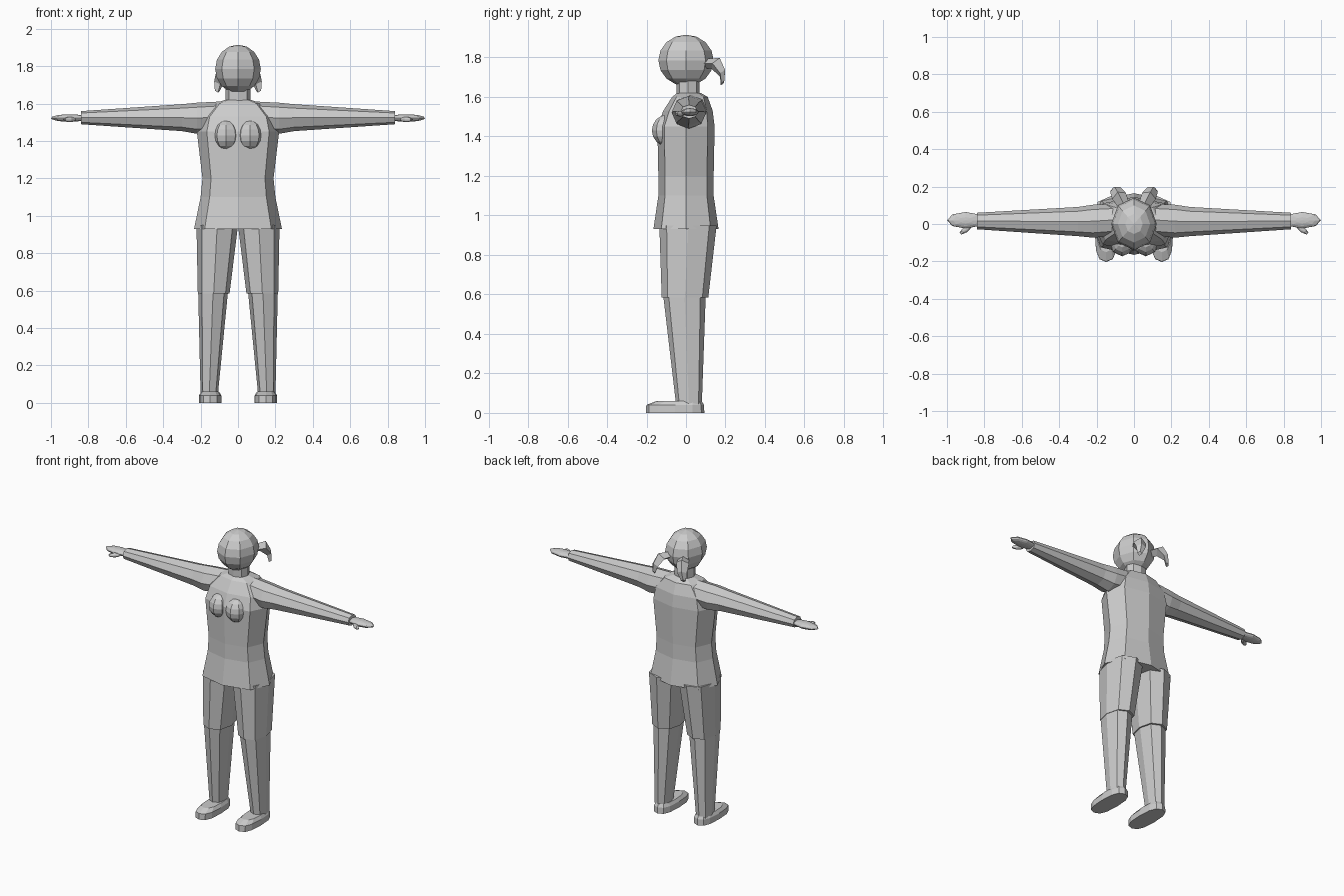
import bpy
import bmesh
import math
from mathutils import Matrix, Vector

default_cube = bpy.data.objects.get("Cube")
if default_cube:
    bpy.data.objects.remove(default_cube)

# One light grey for the whole figure
shade = 0.6
grey = bpy.data.materials.new("light grey")
grey.use_nodes = True
grey.diffuse_color = (shade, shade, shade, 1)
grey.node_tree.nodes["Principled BSDF"].inputs["Base Color"].default_value = grey.diffuse_color

RIGHTWARD, BACKWARD, UPWARD = Matrix.Identity(3)


def finish(name, bm, mirrored):
    """Turn a bmesh into a flat-shaded object, with a twin across x when mirrored."""
    bmesh.ops.recalc_face_normals(bm, faces=bm.faces)
    mesh = bpy.data.meshes.new(name)
    bm.to_mesh(mesh)
    bm.free()
    mesh.materials.append(grey)
    part = bpy.data.objects.new(name, mesh)
    bpy.context.collection.objects.link(part)
    if mirrored:
        mirror = part.modifiers.new("Mirror", 'MIRROR')
        mirror.use_mirror_merge = False


def soften(value, power):
    """Push a sine or cosine outward so that an ellipse becomes boxier."""
    return math.copysign(abs(value) ** power, value) if abs(value) > 0.001 else 0


def section(centre, across, depth, sides, power):
    """Ring of points around a centre, spanned by two half-axes."""
    angles = [math.tau * step / sides for step in range(sides)]
    return [Vector(centre) + across * soften(math.cos(angle), power)
            + depth * soften(math.sin(angle), power) for angle in angles]


def loft(name, stations, across=RIGHTWARD, depth=BACKWARD, sides=8, power=0.85, mirrored=False):
    """Skin stations of (centre, half width, half depth) into a closed body."""
    bm = bmesh.new()
    loops = []
    for centre, half_width, half_depth in stations:
        ring = section(centre, across * half_width, depth * half_depth, sides, power)
        loops.append([bm.verts.new(point) for point in ring])
    for lower, upper in zip(loops, loops[1:]):
        for here in range(sides):
            after = (here + 1) % sides
            bm.faces.new((lower[here], lower[after], upper[after], upper[here]))
    bm.faces.new(loops[0])
    bm.faces.new(loops[-1])
    finish(name, bm, mirrored)


def ball(name, centre, radii, sides=8, mirrored=False, turn=None):
    """Low-poly ellipsoid, optionally turned about its own centre."""
    bm = bmesh.new()
    bmesh.ops.create_uvsphere(bm, u_segments=sides, v_segments=sides, radius=1)
    placing = Matrix.Translation(centre) @ (turn or Matrix()) @ Matrix.Diagonal((*radii, 1))
    bmesh.ops.transform(bm, matrix=placing, verts=bm.verts)
    finish(name, bm, mirrored)


# Tunic: flared hem, narrow waist, wide chest, sloping shoulders
tunic = [(0.93, 0.235, 0.165, 0), (1.1, 0.2, 0.14, 0), (1.2, 0.19, 0.14, 0),
         (1.45, 0.22, 0.145, 0), (1.53, 0.2, 0.125, 0.01), (1.6, 0.13, 0.09, 0.02),
         (1.62, 0.07, 0.06, 0.015)]
loft("tunic", [((0, shift, height), width, depth) for height, width, depth, shift in tunic],
     power=0.8)

# Chest
ball("chest", (0.063, -0.095, 1.43), (0.07, 0.078, 0.08), mirrored=True)

# Neck and head
loft("neck", [((0, 0.01, height), 0.066, 0.058) for height in (1.6, 1.7)])
ball("head", (0, 0, 1.785), (0.122, 0.14, 0.13))

# Hair bunches: four-sided strips that leave the head and droop outward
strand = [((0.05, 0.09, 1.77), 0.03, 0.03), ((0.08, 0.15, 1.77), 0.04, 0.035),
          ((0.1, 0.185, 1.72), 0.03, 0.022), ((0.11, 0.185, 1.67), 0.015, 0.015)]
sideways_out = Vector((0.9, -0.4, 0)).normalized()
loft("hair_bunch", strand, across=sideways_out,
     depth=Vector((0.2, 0.6, 0.8)).normalized(), sides=4, power=1, mirrored=True)

# Sleeved arms: thick at the shoulder, thin at the cuff
sleeve = [((0.06, 0.025, 1.535), 0.085, 0.078), ((0.22, 0.015, 1.522), 0.088, 0.083),
          ((0.3, 0.013, 1.525), 0.078, 0.072), ((0.84, 0.016, 1.525), 0.044, 0.035)]
loft("sleeve", sleeve, across=BACKWARD, depth=UPWARD, power=1, mirrored=True)

# Hands and thumbs
ball("hand", (0.9, 0.02, 1.523), (0.1, 0.044, 0.02), mirrored=True)
ball("thumb", (0.9, -0.03, 1.515), (0.04, 0.016, 0.014), sides=6, mirrored=True,
     turn=Matrix.Rotation(-math.pi / 5, 4, 'Z'))

# Shorts and bare lower legs, both narrowing downward
loft("shorts_leg", [((0.13, -0.005, 0.585), 0.085, 0.118), ((0.111, 0.01, 0.95), 0.111, 0.145)],
     mirrored=True)
loft("lower_leg", [((0.154, 0.015, 0.04), 0.046, 0.065), ((0.133, -0.008, 0.6), 0.08, 0.108)],
     mirrored=True)

# Shoes: rounded soles with a lower toe cap
sole_middle = Vector((0.149, -0.055, 0))
loft("shoe", [(sole_middle, 0.06, 0.148), (sole_middle + UPWARD * 0.04, 0.06, 0.146),
              (sole_middle + UPWARD * 0.06 + BACKWARD * 0.02, 0.047, 0.115)],
     sides=12, power=0.75, mirrored=True)
